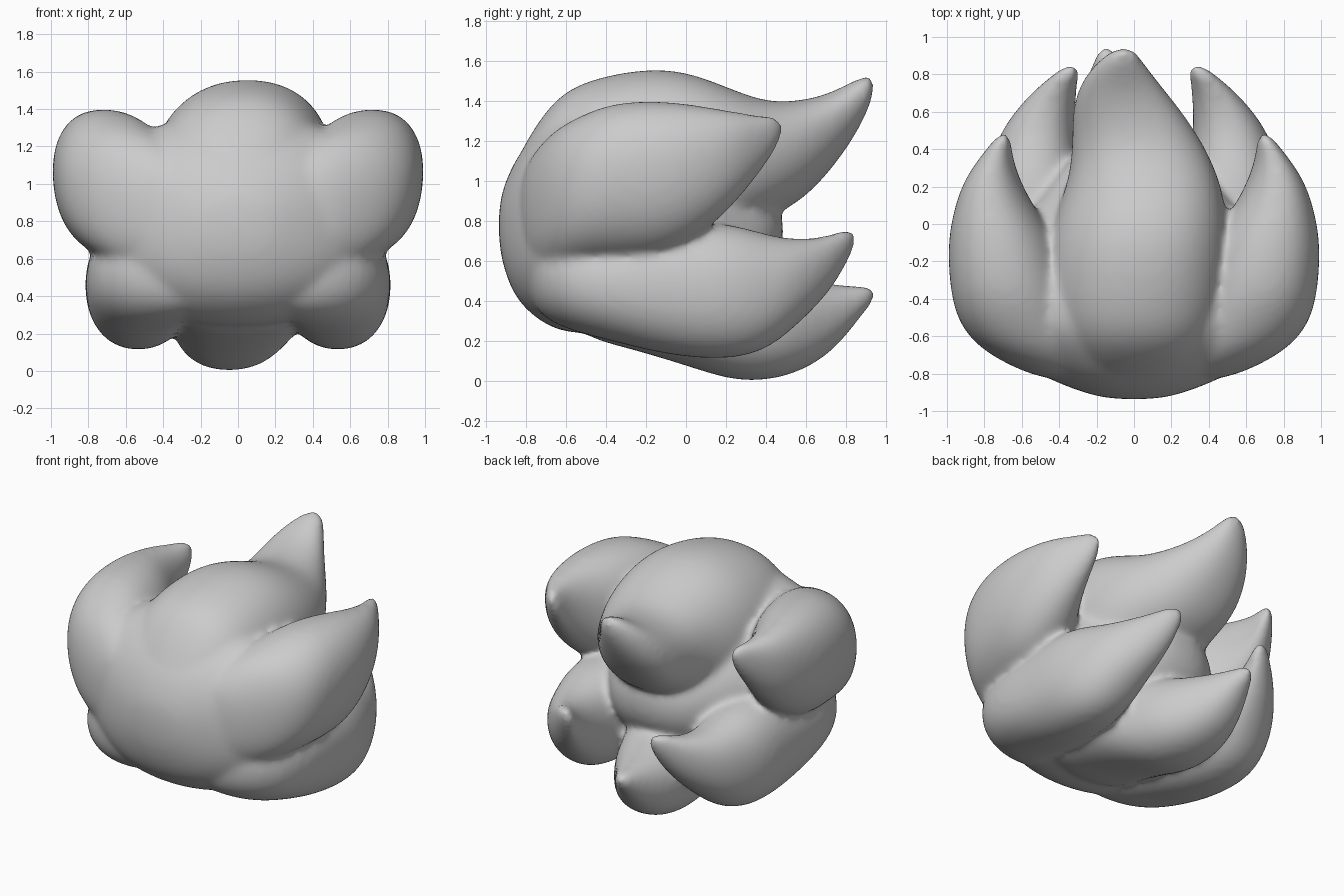
import bpy, bmesh
from math import cos, sin, pi, copysign

SIDES = 20


def full(v):
    """Slightly squared oval, a little fuller than a true ellipse."""
    return copysign(abs(v) ** 0.9, v)


def loft(bm, sections, mirror=1, lean=0.0):
    """Closed tapered lobe: each section is (y, centre x, centre z, half width, half height).
    lean shears the oval sideways so its upper half tips outwards."""
    rings = []
    for y, cx, cz, rx, rz in sections:
        ring = []
        for i in range(SIDES):
            a = 2 * pi * i / SIDES
            dx, dz = 1.02 * rx * full(cos(a)), 1.02 * rz * full(sin(a))
            ring.append(bm.verts.new((mirror * (cx + dx + lean * dz), y, cz + dz)))
        rings.append(ring)
    for a, b in zip(rings, rings[1:]):
        for i in range(SIDES):
            j = (i + 1) % SIDES
            bm.faces.new((a[i], a[j], b[j], b[i]))
    bm.faces.new(rings[0])
    bm.faces.new(rings[-1])


# rounded main mass
core = [(-.94, 0, .78, .14, .11), (-.885, 0, .76, .32, .29), (-.8, 0, .77, .52, .42),
        (-.65, 0, .79, .72, .54), (-.5, 0, .82, .78, .58), (-.2, 0, .79, .78, .56),
        (.05, 0, .72, .58, .44), (.25, 0, .7, .42, .33), (.42, 0, .72, .28, .2),
        (.49, 0, .75, .1, .08)]

# large upswept spike on top
top_spike = [(-.89, 0, .82, .2, .2), (-.8, 0, .87, .32, .33), (-.65, 0, .95, .43, .48),
             (-.45, .0, 1.0, .49, .52), (-.08, .02, 1.04, .49, .54), (.2, .06, 1.08, .41, .39),
             (.4, .03, 1.1, .355, .29), (.58, -.03, 1.15, .3, .25), (.73, -.075, 1.25, .225, .19),
             (.86, -.08, 1.38, .13, .135), (.945, -.05, 1.485, .045, .055)]

# upper side spike (mirrored)
upper_spike = [(-.84, .3, .83, .16, .18), (-.75, .42, .86, .26, .3), (-.65, .53, .91, .31, .35),
               (-.52, .61, .96, .33, .37), (-.35, .66, 1.0, .32, .395), (-.1, .70, 1.01, .295, .39),
               (.1, .75, 1.06, .205, .31), (.25, .76, 1.12, .14, .225),
               (.38, .73, 1.19, .075, .135), (.49, .69, 1.27, .03, .055)]

# lower side spike (mirrored)
lower_spike = [(-.8, .25, .54, .24, .15), (-.65, .41, .51, .32, .24), (-.4, .50, .48, .31, .27),
               (-.1, .52, .46, .295, .33), (.2, .54, .45, .275, .345), (.4, .53, .44, .22, .29),
               (.55, .50, .49, .18, .215), (.7, .43, .57, .12, .15), (.79, .37, .66, .075, .1),
               (.85, .33, .72, .035, .045)]

# bottom spike curling up behind
bottom_spike = [(-.6, 0, .42, .38, .18), (-.3, 0, .43, .4, .26), (0, 0, .4, .38, .32),
                (.25, -.04, .31, .32, .315), (.45, -.06, .27, .28, .26), (.6, -.09, .28, .22, .22),
                (.75, -.12, .32, .14, .16), (.86, -.14, .39, .08, .085), (.95, -.15, .44, .03, .035)]

bm = bmesh.new()
loft(bm, core)
loft(bm, top_spike, 1, .06)
loft(bm, bottom_spike)
for part, lean in ((upper_spike, .08), (lower_spike, 0)):
    for side in (1, -1):
        loft(bm, part, side, lean)
bmesh.ops.recalc_face_normals(bm, faces=bm.faces)

mesh = bpy.data.meshes.new("spiky_hair")
bm.to_mesh(mesh)
bm.free()
hair = bpy.data.objects.new("spiky_hair", mesh)
bpy.context.collection.objects.link(hair)

# round the lobes, fuse them into one skin, soften the creases
sub = hair.modifiers.new("round", 'SUBSURF')
sub.levels = sub.render_levels = 2
fuse = hair.modifiers.new("fuse", 'REMESH')
fuse.mode = 'VOXEL'
fuse.voxel_size = 0.02
fuse.use_smooth_shade = True
soft = hair.modifiers.new("soften", 'SMOOTH')
soft.factor = 0.5
soft.iterations = 16
